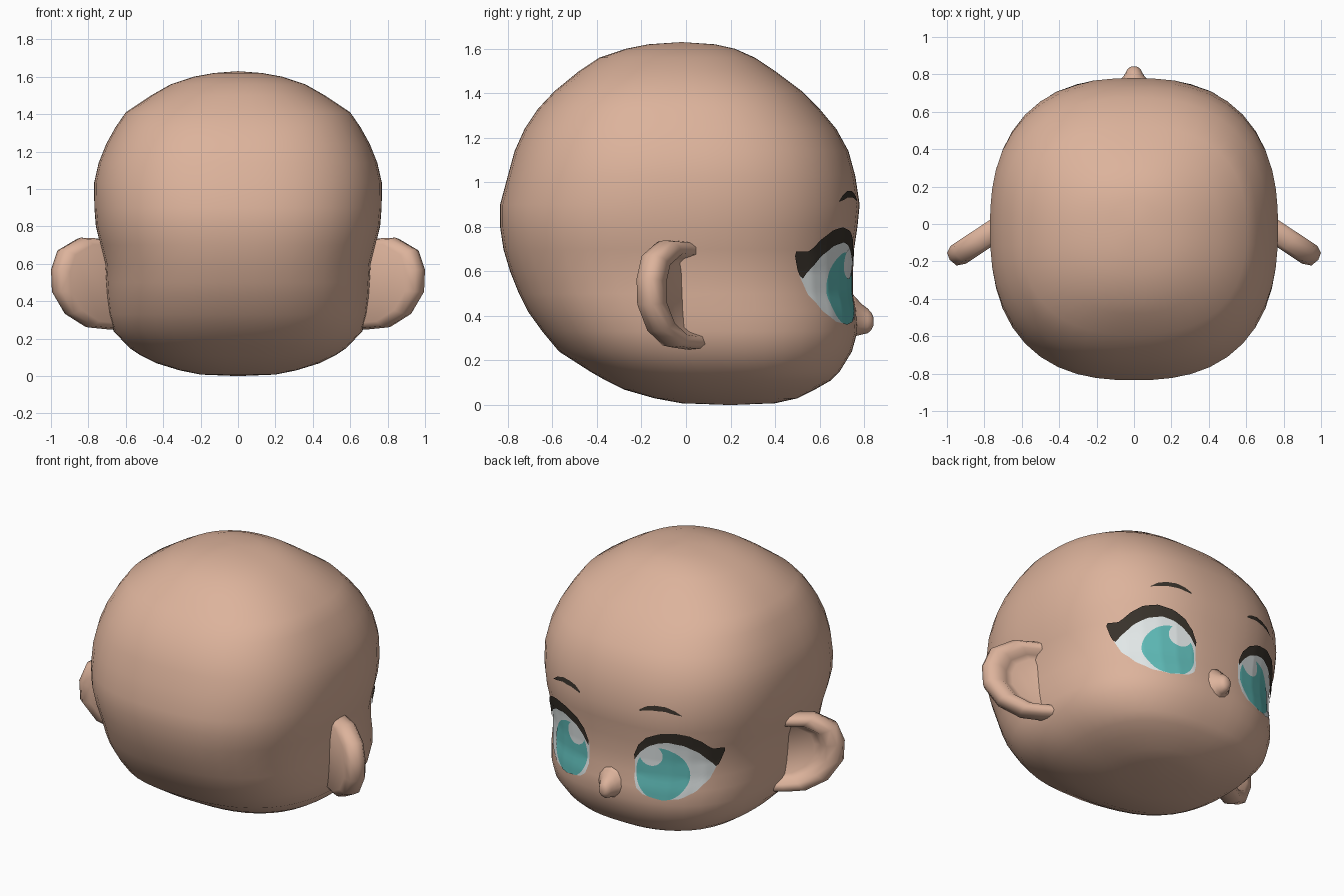
import bpy, bmesh, math
from mathutils import Vector
from mathutils.bvhtree import BVHTree

if "Cube" in bpy.data.objects:
    bpy.data.objects.remove(bpy.data.objects["Cube"])


def material(name, rgb):
    m = bpy.data.materials.new(name)
    m.diffuse_color = (*rgb, 1)
    m.use_nodes = True
    m.node_tree.nodes["Principled BSDF"].inputs["Base Color"].default_value = m.diffuse_color
    return m


SKIN = material("skin", (0.72, 0.45, 0.33))
WHITE = material("eye_white", (0.84, 0.89, 0.89))
TEAL = material("iris_teal", (0.115, 0.50, 0.48))
DARK = material("lash_dark", (0.04, 0.032, 0.024))


def make(name, verts, faces, mat, recalc=True):
    bm = bmesh.new()
    vs = [bm.verts.new(v) for v in verts]
    for f in faces:
        bm.faces.new([vs[i] for i in f])
    if recalc:
        bmesh.ops.recalc_face_normals(bm, faces=bm.faces)
    else:  # open plates face forward to +y
        bm.normal_update()
        for f in bm.faces:
            if f.normal.y < 0:
                f.normal_flip()
    for f in bm.faces:
        f.smooth = True
    me = bpy.data.meshes.new(name)
    bm.to_mesh(me)
    bm.free()
    me.materials.append(mat)
    ob = bpy.data.objects.new(name, me)
    bpy.context.collection.objects.link(ob)
    return ob


def strips(rows, cols, closed):
    return [(r * cols + c, r * cols + (c + 1) % cols,
             (r + 1) * cols + (c + 1) % cols, (r + 1) * cols + c)
            for r in range(rows - 1) for c in range(cols if closed else cols - 1)]


# Head: rounded-square rings (height, half width, back y, front y)
RINGS = [
    (0.008, .20, -.02, .40), (0.03, .31, -.14, .50), (0.07, .44, -.28, .58),
    (0.11, .52, -.36, .65), (0.15, .58, -.43, .69), (0.24, .665, -.57, .745),
    (0.33, .69, -.645, .77), (0.42, .70, -.71, .765), (0.50, .705, -.75, .75),
    (0.60, .71, -.79, .75), (0.70, .735, -.82, .755), (0.80, .76, -.835, .77),
    (0.90, .768, -.835, .78), (1.03, .77, -.80, .76), (1.14, .745, -.77, .73),
    (1.24, .705, -.725, .675), (1.33, .655, -.665, .60), (1.41, .60, -.59, .52),
    (1.50, .465, -.48, .40), (1.56, .36, -.39, .31), (1.60, .24, -.27, .22),
    (1.62, .13, -.17, .13)]
SEG = 48
verts = []
for z, w, b, f in RINGS:
    yc = (b + f) / 2
    half = (f - b) / 2
    n = 2.5 if 0.1 < z < 1.45 else 2.3
    for i in range(SEG):
        a = 2 * math.pi * i / SEG
        c, s = math.cos(a), math.sin(a)
        r = (abs(c) ** n + abs(s) ** n) ** (-1 / n)
        verts.append((w * r * c, yc + half * r * s, z))
faces = strips(len(RINGS), SEG, True)
bottom, top = len(verts), len(verts) + 1
last = (len(RINGS) - 1) * SEG
verts += [(0, .2, 0), (0, -.02, 1.63)]
for i in range(SEG):
    j = (i + 1) % SEG
    faces += [(bottom, j, i), (top, last + i, last + j)]
make("head", verts, faces, SKIN)
tree = BVHTree.FromPolygons([Vector(v) for v in verts], faces)

# Nose: small nub with a sloping bridge (y, radius x, radius z, centre z)
verts = []
for y, rx, rz, zc in [(.73, .11, .12, .40), (.765, .08, .085, .395), (.79, .055, .068, .385),
                      (.815, .042, .056, .378), (.832, .032, .04, .376), (.841, .016, .02, .376)]:
    verts += [(rx * math.cos(k * math.pi / 6), y, zc + rz * math.sin(k * math.pi / 6))
              for k in range(12)]
make("nose", verts, strips(6, 12, True) + [tuple(range(60, 72)), tuple(range(12))], SKIN)

# Ears: swept-back slabs with a raised rim around a hollow
OUTLINE = [(.62, .72), (.72, .735), (.84, .74), (.95, .675), (.985, .57),
           (.98, .45), (.91, .33), (.80, .26), (.70, .25), (.62, .25)]
LOOPS = [(.86, -.065), (.97, -.045), (1, 0), (.98, .04), (.9, .06),
         (.76, .055), (.68, .01), (.6, -.01)]      # (scale, depth)
for side, label in ((1, "right"), (-1, "left")):
    verts = []
    for k, depth in LOOPS:
        for x, z in OUTLINE:
            t = (x - .62) / .83 * k
            verts.append((side * (.62 + .83 * t + .55 * depth),
                          .05 - .55 * t + .83 * depth, .49 + (z - .49) * k))
    n = len(OUTLINE)
    end = (len(LOOPS) - 1) * n
    make(label + "_ear", verts,
         strips(len(LOOPS), n, False) + [tuple(range(n)), tuple(range(end, end + n))], SKIN)


# Painted eye details: thin plates laid onto the head surface
def curve(pts):
    def f(x):
        for (x0, z0), (x1, z1) in zip(pts, pts[1:]):
            if x <= x1:
                return z0 + (z1 - z0) * max(0, x - x0) / (x1 - x0)
        return pts[-1][1]
    return f


def oval(cx, cz, rx, rz, sign):
    return lambda x: cz + sign * rz * math.sqrt(max(0, 1 - ((x - cx) / rx) ** 2))


def plate(name, x0, x1, low, high, lift, mat, cols=36, rows=12):
    for side, label in ((1, "right"), (-1, "left")):
        verts = []
        for i in range(cols + 1):
            x = (x0 + x1) / 2 - (x1 - x0) / 2 * math.cos(math.pi * i / cols)
            a, b = low(x), max(high(x), low(x) + .001)
            for j in range(rows + 1):
                z = a + (b - a) * j / rows
                hit, nor, _, _ = tree.ray_cast(Vector((side * x, 3, z)), Vector((0, -1, 0)))
                if nor.y < 0:
                    nor = -nor
                verts.append(hit + nor * lift)
        make(label + "_" + name, verts, strips(cols + 1, rows + 1, False), mat, False)


white_low = curve([(.16, .47), (.18, .41), (.22, .38), (.33, .36), (.43, .375),
                   (.50, .42), (.55, .49), (.58, .58)])
white_high = curve([(.16, .60), (.25, .71), (.36, .75), (.46, .73), (.54, .66), (.58, .59)])
lash_low = curve([(.16, .585), (.20, .645), (.25, .69), (.31, .72), (.37, .733), (.45, .715),
                  (.51, .67), (.55, .61), (.575, .56), (.612, .67)])
lash_high = curve([(.16, .62), (.19, .69), (.24, .745), (.32, .785), (.41, .80), (.48, .785),
                   (.53, .745), (.57, .69), (.612, .69)])
iris_low, iris_high = oval(.32, .52, .148, .165, -1), oval(.32, .52, .148, .165, 1)
plate("eye_white", .16, .58, white_low, white_high, .003, WHITE)
plate("iris", .172, .468, lambda x: max(iris_low(x), white_low(x)), iris_high, .005, TEAL)
plate("eye_glint", .19, .33, oval(.26, .635, .07, .07, -1), oval(.26, .635, .07, .07, 1),
      .007, WHITE)
plate("eyelash", .16, .612, lash_low, lash_high, .0085, DARK)
plate("eyebrow", .21, .45, curve([(.21, .915), (.28, .93), (.36, .932), (.45, .912)]),
      curve([(.21, .925), (.25, .95), (.30, .962), (.36, .96), (.41, .943), (.45, .914)]),
      .004, DARK)
